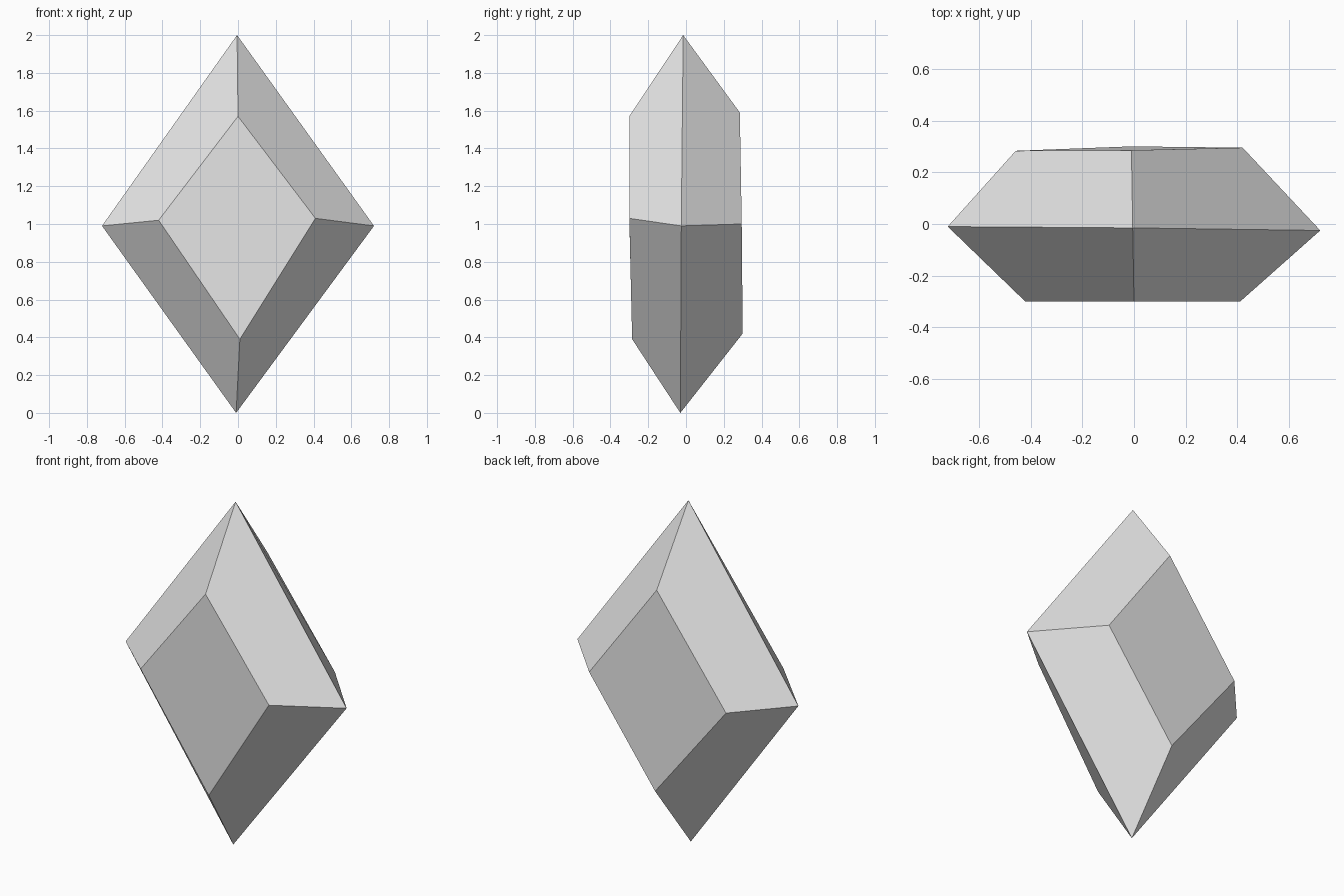
import bpy
import bmesh

cube = bpy.data.objects.get("Cube")
if cube:
    bpy.data.objects.remove(cube, do_unlink=True)

# Plain pale grey
grey = bpy.data.materials.new("pale_grey")
grey.use_nodes = True
grey.diffuse_color = (0.8, 0.8, 0.8, 1)
grey.node_tree.nodes["Principled BSDF"].inputs["Base Color"].default_value = (0.8, 0.8, 0.8, 1)

# Diamond outlines from front to back: top, left, bottom, right corner
outlines = [
    [(0.0, -0.30, 1.57), (0.41, -0.30, 1.03), (0.01, -0.285, 0.39), (-0.42, -0.30, 1.02)],
    [(-0.005, -0.015, 2.0), (0.72, -0.025, 0.99), (-0.01, -0.03, 0.0), (-0.72, -0.01, 0.99)],
    [(-0.01, 0.285, 1.59), (0.42, 0.295, 1.0), (-0.01, 0.30, 0.42), (-0.457, 0.283, 0.99)],
]

bm = bmesh.new()
rings = [[bm.verts.new(p) for p in outline] for outline in outlines]

# Flat front and back facets
bm.faces.new(rings[0])
bm.faces.new(rings[-1])

# Bevelled facets joining each outline to the next
for a, b in zip(rings, rings[1:]):
    for i in range(4):
        j = (i + 1) % 4
        bm.faces.new((a[i], a[j], b[j], b[i]))

bmesh.ops.recalc_face_normals(bm, faces=bm.faces)
mesh = bpy.data.meshes.new("gem")
bm.to_mesh(mesh)
bm.free()
mesh.materials.append(grey)

gem = bpy.data.objects.new("gem", mesh)
bpy.context.scene.collection.objects.link(gem)
